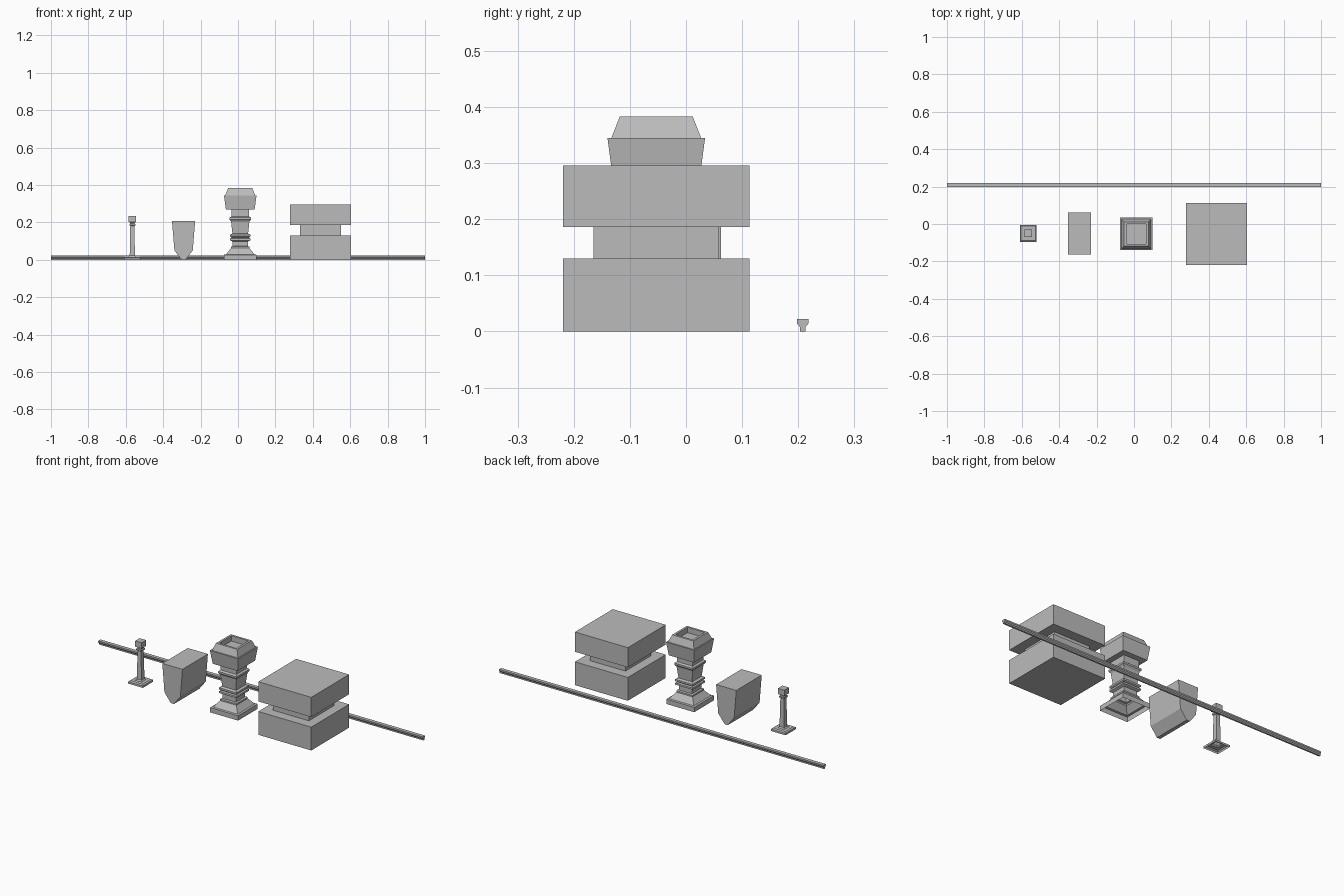
import bpy
import bmesh

cube = bpy.data.objects.get("Cube")
if cube:
    bpy.data.objects.remove(cube, do_unlink=True)

stone = bpy.data.materials.new("grey stone")
stone.use_nodes = True
GREY = (0.5, 0.5, 0.5, 1)
stone.diffuse_color = GREY
stone.node_tree.nodes["Principled BSDF"].inputs["Base Color"].default_value = GREY


def finish(name, bm, location):
    mesh = bpy.data.meshes.new(name)
    bm.to_mesh(mesh)
    bm.free()
    mesh.materials.append(stone)
    obj = bpy.data.objects.new(name, mesh)
    obj.location = location
    bpy.context.collection.objects.link(obj)
    return obj


def square_lathe(name, profile, location):
    """Stack square rings given as (half width, height); open below, closed at the end."""
    bm = bmesh.new()
    rings = [[bm.verts.new((r * sx, r * sy, z)) for sx, sy in ((-1, -1), (1, -1), (1, 1), (-1, 1))]
             for r, z in profile]
    for low, high in zip(rings, rings[1:]):
        for i in range(4):
            j = (i + 1) % 4
            bm.faces.new((low[i], low[j], high[j], high[i]))
    bm.faces.new(rings[-1])
    return finish(name, bm, location)


def extrude_profile(name, half_profile, axis, length, location):
    """Mirror a (half width, height) outline and extrude it along an axis."""
    bm = bmesh.new()
    outline = half_profile + [(-w, z) for w, z in reversed(half_profile)]
    ends = []
    for s in (-length / 2, length / 2):
        ends.append([bm.verts.new((s, w, z) if axis == "X" else (w, s, z)) for w, z in outline])
    n = len(outline)
    for i in range(n):
        j = (i + 1) % n
        bm.faces.new((ends[0][i], ends[0][j], ends[1][j], ends[1][i]))
    for end in ends:
        bm.faces.new(end)
    bmesh.ops.recalc_face_normals(bm, faces=bm.faces)
    return finish(name, bm, location)


def block(name, size, bottom, location):
    bm = bmesh.new()
    bmesh.ops.create_cube(bm, size=1)
    bmesh.ops.scale(bm, vec=size, verts=bm.verts)
    bmesh.ops.translate(bm, vec=(0, 0, bottom + size[2] / 2), verts=bm.verts)
    return finish(name, bm, location)


# Long rail behind the other pieces
extrude_profile("long_rail", [(0.005, 0), (0.005, 0.008), (0.01, 0.014), (0.01, 0.022)],
                "X", 2, (0, 0.208, 0))

# Stacked wall blocks with a recessed middle course
pier = (0.442, -0.053, 0)
block("lower_block", (0.326, 0.333, 0.13), 0, pier)
block("recessed_block", (0.22, 0.223, 0.056), 0.13, pier)
block("upper_block", (0.326, 0.333, 0.11), 0.186, pier)

# Square pedestal: foot, collar, flared shaft, capital and hollow crown
square_lathe("pedestal", [
    (0.086, 0), (0.086, 0.027), (0.076, 0.029), (0.05, 0.062), (0.05, 0.07), (0.041, 0.073),
    (0.041, 0.098), (0.054, 0.104), (0.054, 0.114), (0.046, 0.118), (0.054, 0.124),
    (0.054, 0.134), (0.042, 0.14), (0.049, 0.205), (0.057, 0.215), (0.057, 0.225),
    (0.048, 0.232), (0.048, 0.268), (0.077, 0.27), (0.087, 0.345), (0.08, 0.345),
    (0.065, 0.383), (0.053, 0.383), (0.053, 0.353),
], (0.012, -0.053, 0))

# Wedge-shaped keystone
extrude_profile("keystone", [(0.01, 0), (0.049, 0.05), (0.062, 0.207)],
                "Y", 0.224, (-0.291, -0.05, 0))

# Slim post on a flat foot with a block cap
square_lathe("slim_post", [
    (0.045, 0), (0.045, 0.011), (0.038, 0.016), (0.02, 0.016), (0.014, 0.022), (0.011, 0.18),
    (0.016, 0.184), (0.016, 0.191), (0.012, 0.194), (0.012, 0.199), (0.02, 0.203),
    (0.02, 0.235),
], (-0.565, -0.05, 0))
